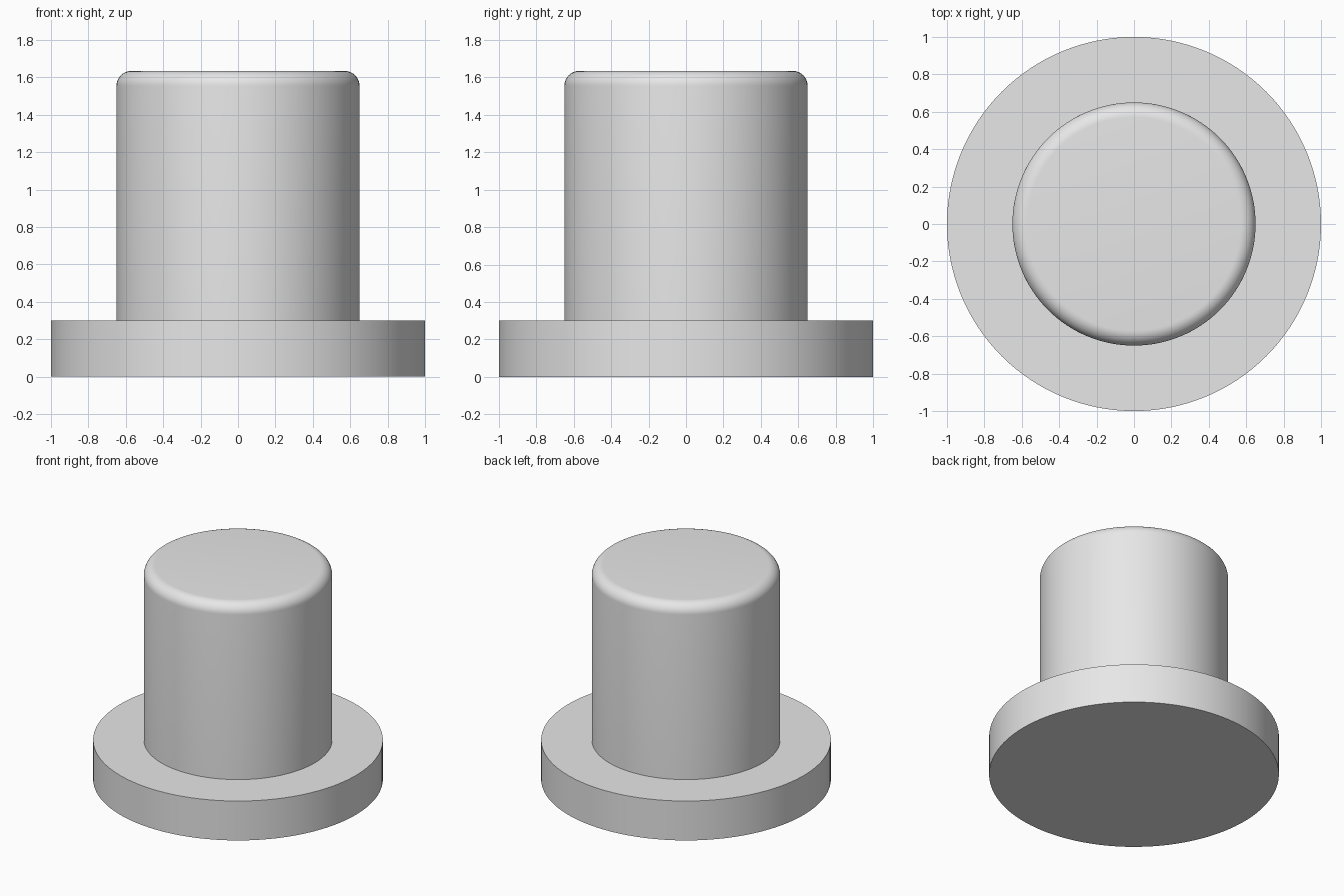
import bpy
from math import sin, cos, pi

cube = bpy.data.objects.get("Cube")
if cube:
    bpy.data.objects.remove(cube, do_unlink=True)

SEGMENTS = 128
FLANGE_R, FLANGE_H = 1.0, 0.3
POST_R, TOP_Z, FILLET = 0.65, 1.635, 0.08

# Plain light grey material
grey = bpy.data.materials.new("light_grey")
grey.use_nodes = True
color = (0.8, 0.8, 0.8, 1)
grey.diffuse_color = color
grey.node_tree.nodes["Principled BSDF"].inputs["Base Color"].default_value = color


def lathe(name, profile):
    """Revolve (radius, z) points about z; end rings are capped where closed."""
    verts = [(r * cos(2 * pi * i / SEGMENTS), r * sin(2 * pi * i / SEGMENTS), z)
             for r, z in profile for i in range(SEGMENTS)]
    faces = []
    for ring in range(len(profile) - 1):
        a, b = ring * SEGMENTS, (ring + 1) * SEGMENTS
        for i in range(SEGMENTS):
            j = (i + 1) % SEGMENTS
            faces.append((a + i, a + j, b + j, b + i))
    last = (len(profile) - 1) * SEGMENTS
    faces.append(tuple(reversed(range(SEGMENTS))))
    faces.append(tuple(range(last, last + SEGMENTS)))
    mesh = bpy.data.meshes.new(name)
    mesh.from_pydata(verts, [], faces)
    mesh.materials.append(grey)
    obj = bpy.data.objects.new(name, mesh)
    bpy.context.collection.objects.link(obj)
    bpy.ops.object.select_all(action='DESELECT')
    obj.select_set(True)
    bpy.context.view_layer.objects.active = obj
    bpy.ops.object.shade_smooth_by_angle(angle=pi / 6)
    return obj


# One solid bushing: wide flange, straight post, rounded top rim
steps = 10
rim = [(POST_R - FILLET + FILLET * cos(pi / 2 * k / steps),
        TOP_Z - FILLET + FILLET * sin(pi / 2 * k / steps)) for k in range(steps + 1)]
lathe("flanged_plug", [(FLANGE_R, 0), (FLANGE_R, FLANGE_H), (POST_R, FLANGE_H)] + rim)
